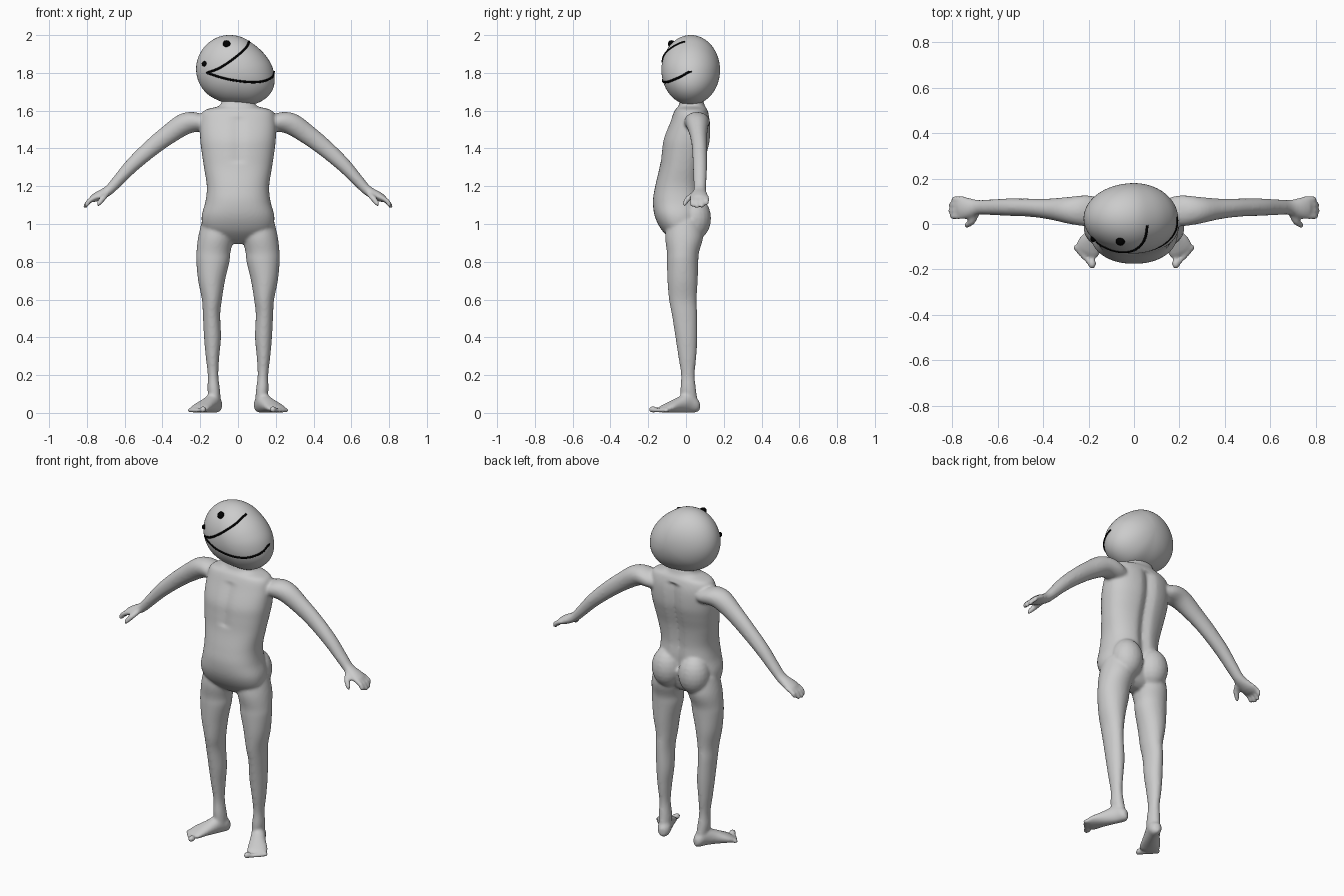
import bpy, bmesh, math
from mathutils import Vector

if "Cube" in bpy.data.objects:
    bpy.data.objects.remove(bpy.data.objects["Cube"])


def material(name, rgb):
    m = bpy.data.materials.new(name)
    m.diffuse_color = (*rgb, 1)
    m.use_nodes = True
    m.node_tree.nodes["Principled BSDF"].inputs["Base Color"].default_value = m.diffuse_color
    return m


GREY = material("light grey", (0.6, 0.6, 0.6))
BLACK = material("black", (0.0, 0.0, 0.0))


def spline(pts, steps=5, closed=False):
    """Catmull-Rom interpolation of equal-length tuples."""
    n, out = len(pts), []
    for i in range(n if closed else n - 1):
        q = [pts[(i + k) % n] if closed else pts[min(max(i + k, 0), n - 1)] for k in (-1, 0, 1, 2)]
        for s in range(steps):
            t = s / steps
            out.append(tuple(0.5 * (2 * b + (c - a) * t + (2 * a - 5 * b + 4 * c - d) * t * t
                                    + (3 * b - a - 3 * c + d) * t ** 3) for a, b, c, d in zip(*q)))
    return out if closed else out + [tuple(pts[-1])]


def loft(bm, sections, u, v, power=1.0, shape=None, side=1, n=32):
    """Closed tube through (x, y, z, ru, rv) sections; side=-1 mirrors it."""
    u, v, rings = Vector(u), Vector(v), []
    for x, y, z, ru, rv in spline(sections):
        ring = []
        for k in range(n):
            a = 2 * math.pi * k / n
            c, s = math.cos(a), math.sin(a)
            p = Vector((x, y, z)) + u * ru * math.copysign(abs(c) ** power, c) \
                + v * rv * math.copysign(abs(s) ** power, s)
            if shape:
                p = shape(p)
            ring.append(bm.verts.new((p.x * side, p.y, p.z)))
        rings.append(ring)
    for a, b in zip(rings, rings[1:]):
        for k in range(n):
            bm.faces.new((a[k], a[(k + 1) % n], b[(k + 1) % n], b[k]))
    bm.faces.new(rings[0][::-1])
    bm.faces.new(rings[-1])


def ball(bm, loc, radii, side=1):
    r = bmesh.ops.create_uvsphere(bm, u_segments=20, v_segments=12, radius=1)
    for w in r["verts"]:
        w.co = Vector(((loc[0] + w.co.x * radii[0]) * side, loc[1] + w.co.y * radii[1], loc[2] + w.co.z * radii[2]))


def finish(bm, name, mat):
    bmesh.ops.recalc_face_normals(bm, faces=bm.faces)
    me = bpy.data.meshes.new(name)
    bm.to_mesh(me)
    bm.free()
    me.materials.append(mat)
    me.shade_smooth()
    ob = bpy.data.objects.new(name, me)
    bpy.context.collection.objects.link(ob)
    return ob


# ---- body: overlapping volumes fused into one skin ----
X, Y, Z = (1, 0, 0), (0, 1, 0), (0, 0, 1)
body = bmesh.new()


def torso_grooves(p):
    dip = math.exp(-(p.x / 0.03) ** 2)
    if p.y > 0.03 and 1.05 < p.z < 1.57:      # spine
        p.y -= 0.022 * dip
    if p.y < -0.03 and 1.32 < p.z < 1.56:     # breastbone
        p.y += 0.008 * dip
    return p


# torso rows: height, half width, front y, back y
torso = [(1.66, .085, -.03, .09), (1.625, .10, -.04, .10), (1.60, .18, -.06, .115), (1.54, .20, -.085, .13),
         (1.45, .20, -.12, .13), (1.38, .192, -.13, .115), (1.30, .18, -.14, .095), (1.20, .165, -.163, .085),
         (1.12, .172, -.175, .09), (1.04, .192, -.165, .085), (.97, .18, -.13, .07), (.92, .12, -.08, .05),
         (.895, .05, -.04, .02)]
loft(body, [(0, (f + b) / 2, z, w, (b - f) / 2) for z, w, f, b in torso], X, Y, 0.85, torso_grooves, n=64)

arm = [(.13, .055, 1.535, .05, .05), (.20, .058, 1.54, .068, .068), (.28, .06, 1.53, .06, .06),
       (.37, .066, 1.472, .046, .052), (.46, .072, 1.402, .04, .046), (.56, .074, 1.312, .038, .039),
       (.64, .074, 1.225, .034, .031), (.685, .073, 1.178, .033, .027), (.735, .07, 1.15, .046, .026),
       (.765, .07, 1.135, .046, .021), (.775, .07, 1.127, .036, .015)]
leg = [(.105, -.01, 1.02, .085, .09), (.117, -.01, .93, .094, .10), (.13, -.016, .85, .09, .085),
       (.133, -.018, .80, .088, .083), (.14, -.018, .70, .071, .08), (.138, -.017, .60, .053, .073),
       (.14, -.008, .52, .046, .067), (.135, .002, .40, .045, .058), (.135, .007, .30, .036, .048),
       (.132, .010, .20, .028, .036), (.128, .012, .12, .033, .042), (.12, .02, .04, .03, .045)]
foot = [(.105, .07, .035, .015, .022), (.112, .05, .042, .034, .04), (.13, .01, .055, .038, .054),
        (.16, -.04, .042, .045, .041), (.19, -.085, .03, .055, .029), (.205, -.115, .022, .056, .021),
        (.212, -.13, .019, .046, .014)]
thumb = [(.69, .05, 1.165, .014, .014), (.712, .015, 1.14, .017, .017), (.735, -.005, 1.11, .013, .013),
         (.742, -.01, 1.094, .006, .006)]

for s in (-1, 1):
    loft(body, arm, Y, (.62, 0, .78), side=s)
    loft(body, leg, X, Y, side=s)
    loft(body, foot, (.88, .47, 0), Z, side=s)
    loft(body, thumb, (.8, .5, .3), (.4, -.8, .4), side=s)
    ball(body, (.088, .045, 1.03), (.09, .088, .115), s)      # buttock
    for i in range(4):                                        # fingers
        y, d = .034 + .025 * i, (.0, .006, .004, -.008)[i]
        loft(body, [(.745, y, 1.146, .013, .014), (.785, y, 1.125, .0135, .014),
                    (.803 + d, y, 1.10 - d, .012, .012), (.809 + d, y, 1.09 - d, .005, .005)],
             Y, (.75, 0, .6), side=s)
    for i in range(5):                                        # toes
        t, fwd = -.045 + .0235 * i, (.03, .024, .018, .01, .0)[i]
        r = .018 if i == 0 else .0135
        ball(body, (.21 + .88 * t + .47 * fwd, -.128 + .47 * t - .88 * fwd, r), (r, r * 1.3, r), s)

ob = finish(body, "body", GREY)
rm = ob.modifiers.new("fuse", 'REMESH')
rm.mode, rm.voxel_size, rm.use_smooth_shade = 'VOXEL', 0.008, True
sm = ob.modifiers.new("soften", 'SMOOTH')
sm.factor, sm.iterations = 0.5, 6

# ---- head: tilted egg, outline given as radius every 30 degrees ----
CY, CZ, DEPTH = .025, 1.815, .155
RADII = [.187, .164, .160, .180, .203, .218, .222, .211, .190, .182, .203, .211]
OUTLINE = [r[0] for r in spline([(r,) for r in RADII], 8, True)]


def outline(angle):
    f = (angle / (2 * math.pi) % 1) * len(OUTLINE)
    i = int(f)
    return OUTLINE[i % len(OUTLINE)] * (1 - f + i) + OUTLINE[(i + 1) % len(OUTLINE)] * (f - i)


def on_head(x, z):
    """Point on the front of the head."""
    r, a = math.hypot(x, z - CZ), math.atan2(z - CZ, x)
    q = min(r / outline(a), 1.0)
    return Vector((q * outline(a) * math.cos(a), CY - DEPTH * math.sqrt(1 - q * q), CZ + q * outline(a) * math.sin(a)))


head = bmesh.new()
res = bmesh.ops.create_uvsphere(head, u_segments=64, v_segments=40, radius=1)
for w in res["verts"]:
    x, y, z = w.co.x, w.co.y, w.co.z
    a = math.atan2(y, x)
    r = math.hypot(x, y) * outline(a)
    w.co = Vector((r * math.cos(a), CY + DEPTH * z, CZ + r * math.sin(a)))
finish(head, "head", GREY)

# ---- eyes ----
for name, x, z, r in (("large_eye", -.06, 1.953, .02), ("small_eye", -.178, 1.848, .014)):
    eye = bmesh.new()
    ball(eye, on_head(x, z), (r, r, r))
    finish(eye, name, BLACK)

# ---- mouth lines drawn over the head ----
LINES = {"upper_mouth_line": [(-.165, 1.80), (-.10, 1.825), (-.03, 1.87), (.03, 1.92), (.05, 1.945), (.058, 1.965)],
         "lower_mouth_line": [(-.165, 1.80), (-.06, 1.768), (.05, 1.752), (.13, 1.755), (.18, 1.778), (.19, 1.81)]}
for name, pts in LINES.items():
    cu = bpy.data.curves.new(name, 'CURVE')
    cu.dimensions, cu.bevel_depth, cu.bevel_resolution, cu.use_fill_caps = '3D', .006, 2, True
    path = [on_head(*p) for p in spline(pts, 8)]
    sp = cu.splines.new('POLY')
    sp.points.add(len(path) - 1)
    for p, co in zip(sp.points, path):
        p.co = (*co, 1)
    cu.materials.append(BLACK)
    bpy.context.collection.objects.link(bpy.data.objects.new(name, cu))
